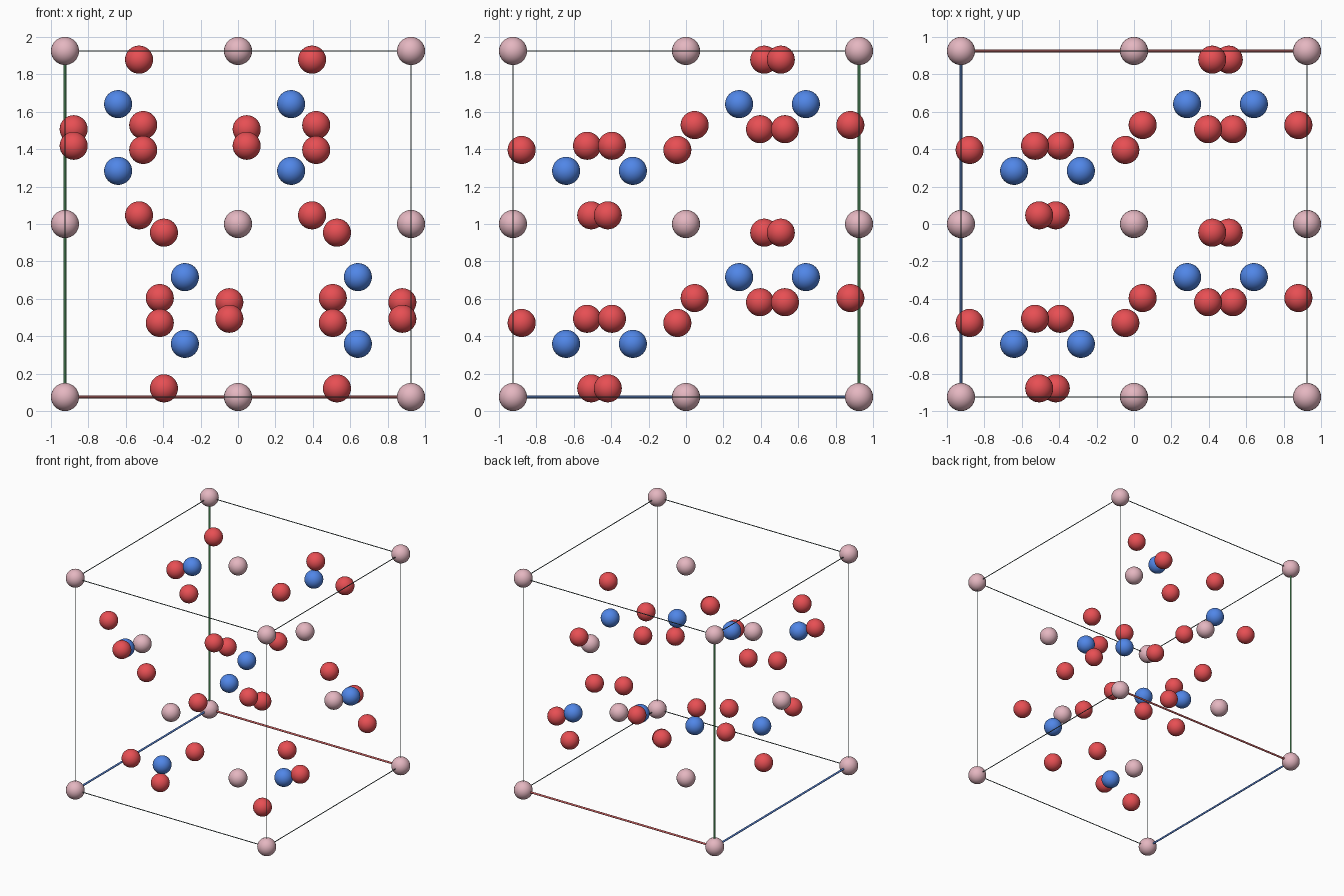
import bpy
from mathutils import Vector
from itertools import product

if "Cube" in bpy.data.objects:
    bpy.data.objects.remove(bpy.data.objects["Cube"])

A = 1.85        # cell edge
R = 0.075       # ball radius


def material(name, rgb):
    m = bpy.data.materials.new(name)
    m.diffuse_color = (*rgb, 1)
    m.use_nodes = True
    m.node_tree.nodes["Principled BSDF"].inputs["Base Color"].default_value = m.diffuse_color
    return m


PINK = material("pale pink", (0.78, 0.47, 0.53))
BLUE = material("ball blue", (0.083, 0.245, 0.82))
RED = material("ball red", (0.82, 0.08, 0.09))
DARK = material("dark teal grey", (0.08, 0.12, 0.12))
AXES = [material("axis red", (0.65, 0.13, 0.13)),
        material("axis green", (0.13, 0.50, 0.18)),
        material("axis blue", (0.10, 0.24, 0.68))]


def place(f):
    """Cell fractions (a, b, c) to model space: a = right, b = up, c = front."""
    return Vector(((f[0] - 0.5) * A, (0.5 - f[2]) * A, R + f[1] * A))


def sphere_mesh(name, mat):
    bpy.ops.mesh.primitive_uv_sphere_add(segments=32, ring_count=16, radius=R)
    ob = bpy.context.object
    bpy.ops.object.shade_smooth()
    me = ob.data
    me.name = name
    me.materials.append(mat)
    bpy.data.objects.remove(ob)
    return me


def balls(name, mat, points):
    me = sphere_mesh(name, mat)
    for p in points:
        ob = bpy.data.objects.new(name, me)
        ob.location = place(p)
        bpy.context.collection.objects.link(ob)


def rod(name, start, end, radius, mat):
    p, q = place(start), place(end)
    d = q - p
    bpy.ops.mesh.primitive_cylinder_add(vertices=12, radius=radius,
                                        depth=d.length, location=(p + q) / 2)
    ob = bpy.context.object
    ob.name = name
    ob.rotation_euler = d.to_track_quat('Z', 'Y').to_euler()
    ob.data.materials.append(mat)
    bpy.ops.object.shade_smooth_by_angle()


def orbit(p):
    """All cubic symmetry copies of a point inside the cell."""
    found = set()
    for k in range(3):
        x, y, z = p[k:] + p[:k]
        for q in ((x, y, z), (0.5 - x, -y, 0.5 + z),
                  (-x, 0.5 + y, 0.5 - z), (0.5 + x, 0.5 - y, -z)):
            for s in (1, -1):
                found.add(tuple(round(s * v % 1, 4) for v in q))
    return sorted(found)


# Pink balls on the cell corners and face centres
balls("corner_ball", PINK, product((0, 1), repeat=3))
balls("face_ball", PINK, [tuple(s if i == k else 0.5 for i in range(3))
                          for k in range(3) for s in (0, 1)])

# Blue balls on the diagonals, each ringed by three red balls
balls("blue_ball", BLUE, orbit((0.3465, 0.3465, 0.3465)))
balls("red_ball", RED, orbit((0.286, 0.475, 0.274)))

# Cell frame: three thicker coloured axes from the origin, nine thin edges
for k in range(3):
    for u, v in product((0, 1), repeat=2):
        start = [0, 0, 0]
        start[(k + 1) % 3], start[(k + 2) % 3] = u, v
        end = list(start)
        end[k] = 1
        if u == v == 0:
            rod("axis_rod", start, end, 0.008, AXES[k])
        else:
            rod("frame_edge", start, end, 0.0035, DARK)
